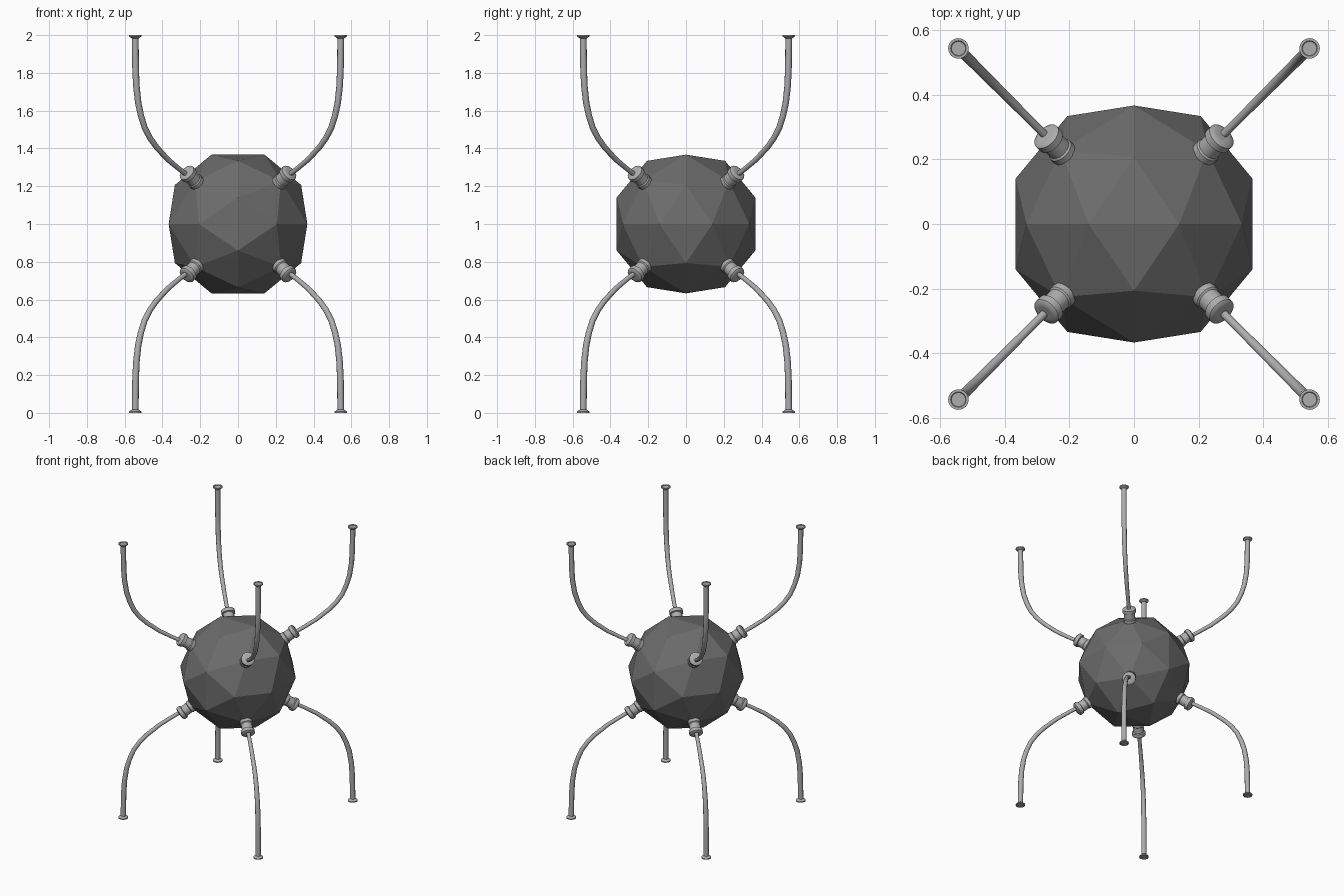
import bpy, bmesh, math
from mathutils import Vector
from itertools import product

if "Cube" in bpy.data.objects:
    bpy.data.objects.remove(bpy.data.objects["Cube"])

CENTRE = Vector((0, 0, 1))
R = 0.393


def material(name, value):
    mat = bpy.data.materials.new(name)
    mat.diffuse_color = (value, value, value, 1)
    mat.use_nodes = True
    mat.node_tree.nodes["Principled BSDF"].inputs["Base Color"].default_value = mat.diffuse_color
    return mat


DARK = material("dark_grey", 0.15)
MID = material("mid_grey", 0.42)


def finish(bm, name, mat, smooth):
    bmesh.ops.recalc_face_normals(bm, faces=bm.faces)
    mesh = bpy.data.meshes.new(name)
    bm.to_mesh(mesh)
    bm.free()
    mesh.materials.append(mat)
    obj = bpy.data.objects.new(name, mesh)
    bpy.context.collection.objects.link(obj)
    if smooth:
        bpy.ops.object.select_all(action='DESELECT')
        obj.select_set(True)
        bpy.context.view_layer.objects.active = obj
        bpy.ops.object.shade_smooth_by_angle(angle=math.radians(40))
    return obj


def rings_solid(rings, name, sides):
    """Loft rings given as (centre, axis, radius) and cap both ends."""
    bm = bmesh.new()
    loops = []
    for centre, axis, radius in rings:
        axis = axis.normalized()
        side = axis.cross(Vector((rings[0][0].y, -rings[0][0].x, 0))).normalized()
        up = axis.cross(side)
        loops.append([bm.verts.new(centre + radius * (
            math.cos(2 * math.pi * i / sides) * side + math.sin(2 * math.pi * i / sides) * up))
            for i in range(sides)])
    for a, b in zip(loops, loops[1:]):
        for i in range(sides):
            j = (i + 1) % sides
            bm.faces.new((a[i], a[j], b[j], b[i]))
    bm.faces.new(loops[0])
    bm.faces.new(loops[-1])
    return finish(bm, name, MID, True)


# Faceted body: dodecahedron with a raised point on every pentagon
phi = (1 + 5 ** 0.5) / 2
d, p = R / 3 ** 0.5, R / (1 + phi ** 2) ** 0.5
bm = bmesh.new()
for s in product((-1, 1), repeat=3):
    bm.verts.new(CENTRE + d * Vector(s))
for s, t in product((-1, 1), repeat=2):
    for a, b, c in ((s * d / phi, 0, t * d * phi), (0, s * p, t * p * phi)):
        for v in ((a, b, c), (c, a, b), (b, c, a)):
            bm.verts.new(CENTRE + Vector(v))
bmesh.ops.convex_hull(bm, input=bm.verts)
finish(bm, "faceted_body", DARK, False)

# (radial offset, height, radius) along each bent leg
LEG = [(0.265, 0.255, 0.013), (0.31, 0.29, 0.013), (0.37, 0.34, 0.014),
       (0.43, 0.405, 0.015), (0.466, 0.455, 0.0155), (0.494, 0.51, 0.016),
       (0.514, 0.575, 0.0165), (0.528, 0.64, 0.017),
       (0.538, 0.73, 0.0175), (0.542, 0.82, 0.018), (0.544, 0.99, 0.018)]
# (distance from centre, radius) of the flanged socket
SOCKET = [(0.365, 0.042), (0.397, 0.042), (0.402, 0.037), (0.442, 0.037),
          (0.446, 0.046), (0.470, 0.046), (0.477, 0.037), (0.477, 0.022)]
# (height, radius) of the flared foot, with a shallow recess in its end
FOOT = [(0.982, 0.018), (0.993, 0.032), (1.0, 0.032), (1.0, 0.024), (0.996, 0.022)]

for sx, sy, sz in product((-1, 1), repeat=3):
    tag = ("upper" if sz > 0 else "lower") + ("_front" if sy < 0 else "_back") \
        + ("_right" if sx > 0 else "_left")
    diag = Vector((sx, sy, sz)).normalized()
    # Socket on the body
    rings_solid([(CENTRE + diag * t, diag, r) for t, r in SOCKET], tag + "_socket", 16)
    # Bent leg
    pts = [CENTRE + Vector((sx * o, sy * o, sz * h)) for o, h, r in LEG]
    last = len(pts) - 1
    rings_solid([(q, pts[min(i + 1, last)] - pts[max(i - 1, 0)], LEG[i][2])
                 for i, q in enumerate(pts)], tag + "_leg", 10)
    # Flared foot at the tip
    rings_solid([(CENTRE + Vector((sx * 0.544, sy * 0.544, sz * h)), Vector((0, 0, sz)), r)
                 for h, r in FOOT], tag + "_foot", 16)
